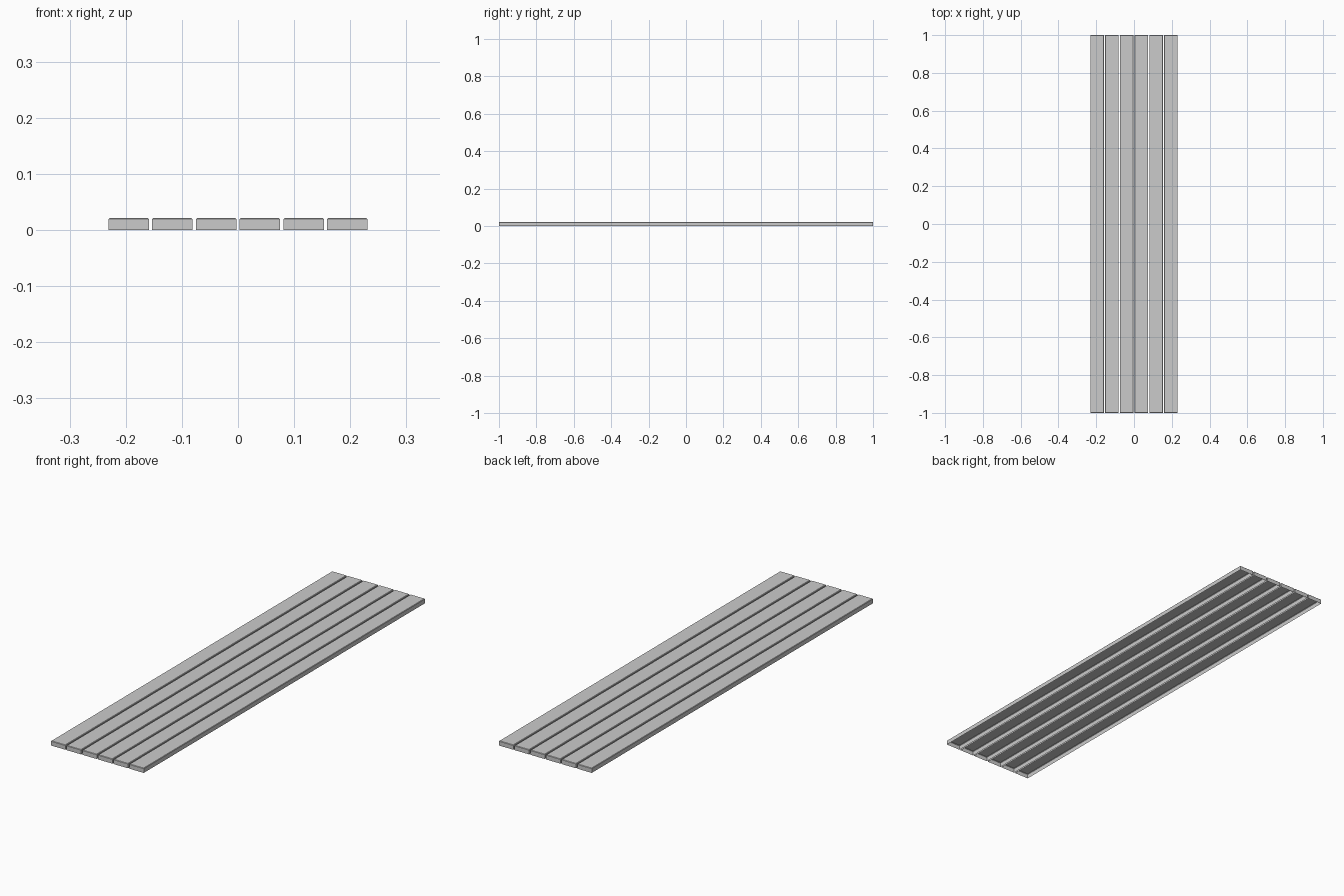
import bpy, bmesh

if "Cube" in bpy.data.objects:
    bpy.data.objects.remove(bpy.data.objects["Cube"])

COUNT, PITCH, WIDTH, LENGTH, HEIGHT, CHAMFER = 6, 0.078, 0.072, 2.0, 0.021, 0.002


def plank(name, x):
    """Open-bottomed board with a small chamfer around its top face."""
    bm = bmesh.new()
    bmesh.ops.create_cube(bm, size=1)
    for v in bm.verts:
        v.co = (v.co.x * WIDTH, v.co.y * LENGTH, (v.co.z + 0.5) * HEIGHT)
    # chamfered top rim
    rim = [e for e in bm.edges if all(v.co.z > HEIGHT / 2 for v in e.verts)]
    bmesh.ops.bevel(bm, geom=rim, offset=CHAMFER, segments=1, affect='EDGES')
    # hollow underside
    bottom = [f for f in bm.faces if all(v.co.z < 1e-5 for v in f.verts)]
    bmesh.ops.delete(bm, geom=bottom, context='FACES')
    mesh = bpy.data.meshes.new(name)
    bm.to_mesh(mesh)
    bm.free()
    obj = bpy.data.objects.new(name, mesh)
    obj.location.x = x
    bpy.context.collection.objects.link(obj)


# row of planks
for i in range(COUNT):
    plank(f"plank_{i + 1}", (i - (COUNT - 1) / 2) * PITCH)
